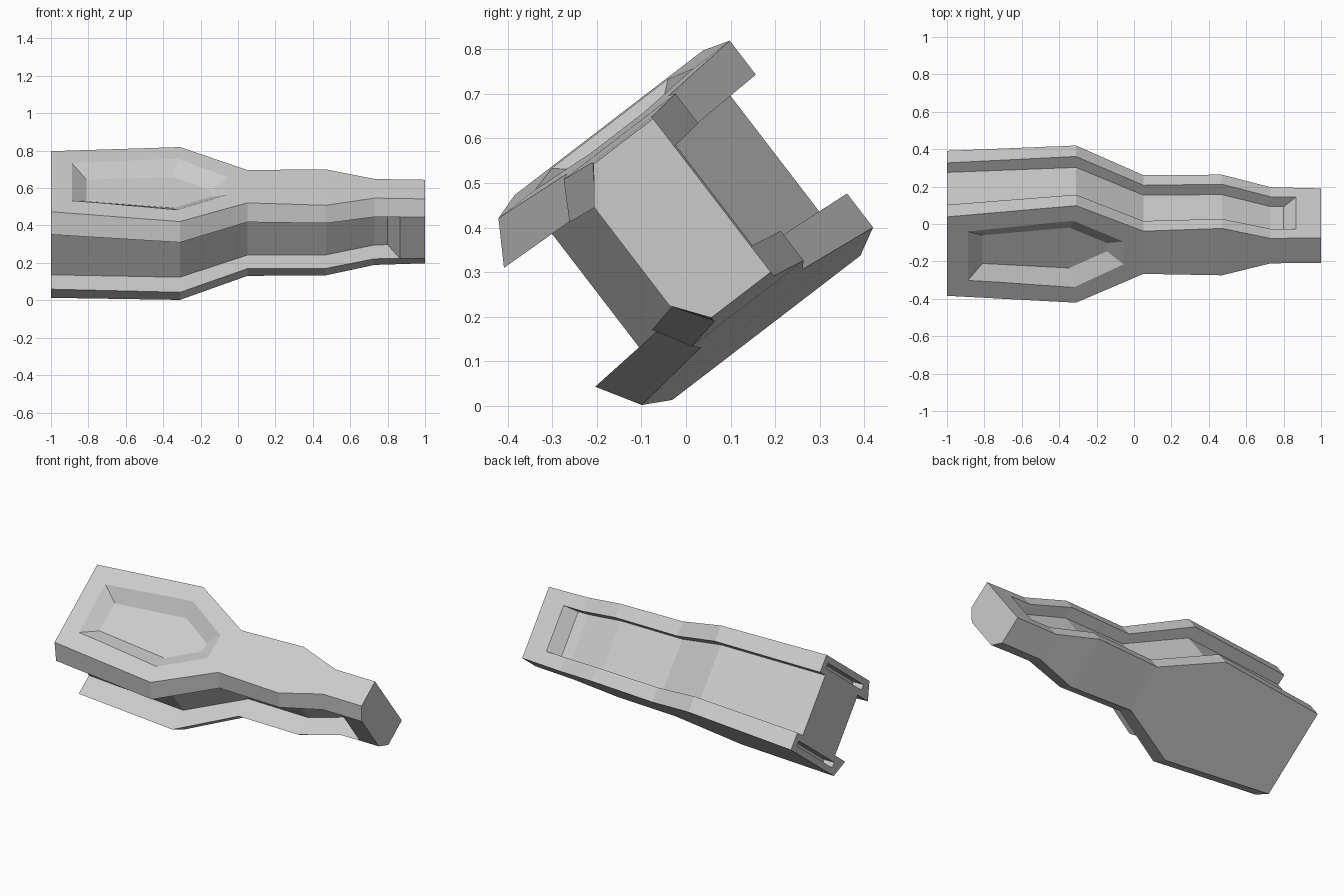
import bpy, bmesh, math
from mathutils import Vector

if "Cube" in bpy.data.objects:
    bpy.data.objects.remove(bpy.data.objects["Cube"])

TILT = math.radians(37.5)
C, S = math.cos(TILT), math.sin(TILT)


def place(x, u, n):
    """Length x, width u, thickness n -> tilted position in the scene."""
    return Vector((x, C * u - S * n, 0.41 + S * u + C * n))


def loft(name, rings):
    """Skin a list of closed rings and cap both ends."""
    bm = bmesh.new()
    loops = [[bm.verts.new(place(*p)) for p in ring] for ring in rings]
    for a, b in zip(loops, loops[1:]):
        for i in range(len(a)):
            j = (i + 1) % len(a)
            bm.faces.new((a[i], a[j], b[j], b[i]))
    bm.faces.new(loops[0])
    bm.faces.new(loops[-1][::-1])
    bmesh.ops.remove_doubles(bm, verts=bm.verts, dist=1e-5)
    bmesh.ops.recalc_face_normals(bm, faces=bm.faces)
    mesh = bpy.data.meshes.new(name)
    bm.to_mesh(mesh)
    bm.free()
    obj = bpy.data.objects.new(name, mesh)
    bpy.context.collection.objects.link(obj)
    return obj


def cut(target, cutter):
    """Subtract the cutter from the target and discard it."""
    mod = target.modifiers.new("cut", 'BOOLEAN')
    mod.operation = 'DIFFERENCE'
    mod.solver = 'EXACT'
    mod.object = cutter
    bpy.context.view_layer.objects.active = target
    bpy.ops.object.modifier_apply(modifier=mod.name)
    bpy.data.objects.remove(cutter)


# Handle body: x, outer half width, flared lip, groove floor, outer and inner half thickness
stations = [
    (-1.00, 0.266, 0.328, 0.202, 0.290, 0.184),
    (-0.31, 0.327, 0.385, 0.253, 0.264, 0.168),
    (0.05, 0.144, 0.197, 0.078, 0.246, 0.157),
    (0.47, 0.158, 0.206, 0.088, 0.236, 0.152),
    (0.73, 0.084, 0.140, 0.018, 0.225, 0.141),
    (0.80, 0.084, 0.140, 0.018, 0.223, 0.140),
    (0.865, 0.084, 0.140, None, 0.221, 0.140),
    (1.00, 0.084, 0.142, None, 0.217, 0.139),
]
rings = []
for x, uo, lip, floor, no, ni in stations:
    shift = 0.004 + 0.01 * x
    fp = uo if floor is None else floor      # grooves close near the narrow end
    fm = lip if floor is None else floor
    section = [(-uo, no), (uo, no), (uo, ni), (fp, ni), (fp, -ni), (uo, -ni),
               (uo, -no), (-uo, -no), (-lip, -ni), (-fm, -ni), (-fm, ni), (-lip, ni)]
    rings.append([(x, u, n + shift) for u, n in section])
body = loft("grooved_handle", rings)

# Sloped pocket in the upper plate
rim = [(-0.89, 0.166, 0.282), (-0.325, 0.219, 0.262), (-0.06, 0.074, 0.252)]
base = [(-0.81, 0.095, 0.223), (-0.345, 0.136, 0.209), (-0.145, 0.028, 0.203)]


def mirrored(pts):
    return pts + [(x, -u, n) for x, u, n in reversed(pts)]


above = [tuple(Vector(b).lerp(Vector(r), 1.5)) for b, r in zip(base, rim)]
cut(body, loft("pocket_cutter", [mirrored(base), mirrored(above)]))

# Shallow slots in the wide end of both plates
for side in (1, -1):
    n = side * 0.237 - 0.006
    slot = [(-0.22, n - 0.016), (0.22, n - 0.016), (0.22, n + 0.016), (-0.22, n + 0.016)]
    cut(body, loft("slot_cutter", [[(x, u, m) for u, m in slot] for x in (-1.1, -0.93)]))

# Single flat grey
grey = bpy.data.materials.new("light_grey")
grey.diffuse_color = (0.6, 0.6, 0.6, 1)
grey.use_nodes = True
grey.node_tree.nodes["Principled BSDF"].inputs["Base Color"].default_value = grey.diffuse_color
body.data.materials.clear()
body.data.materials.append(grey)
